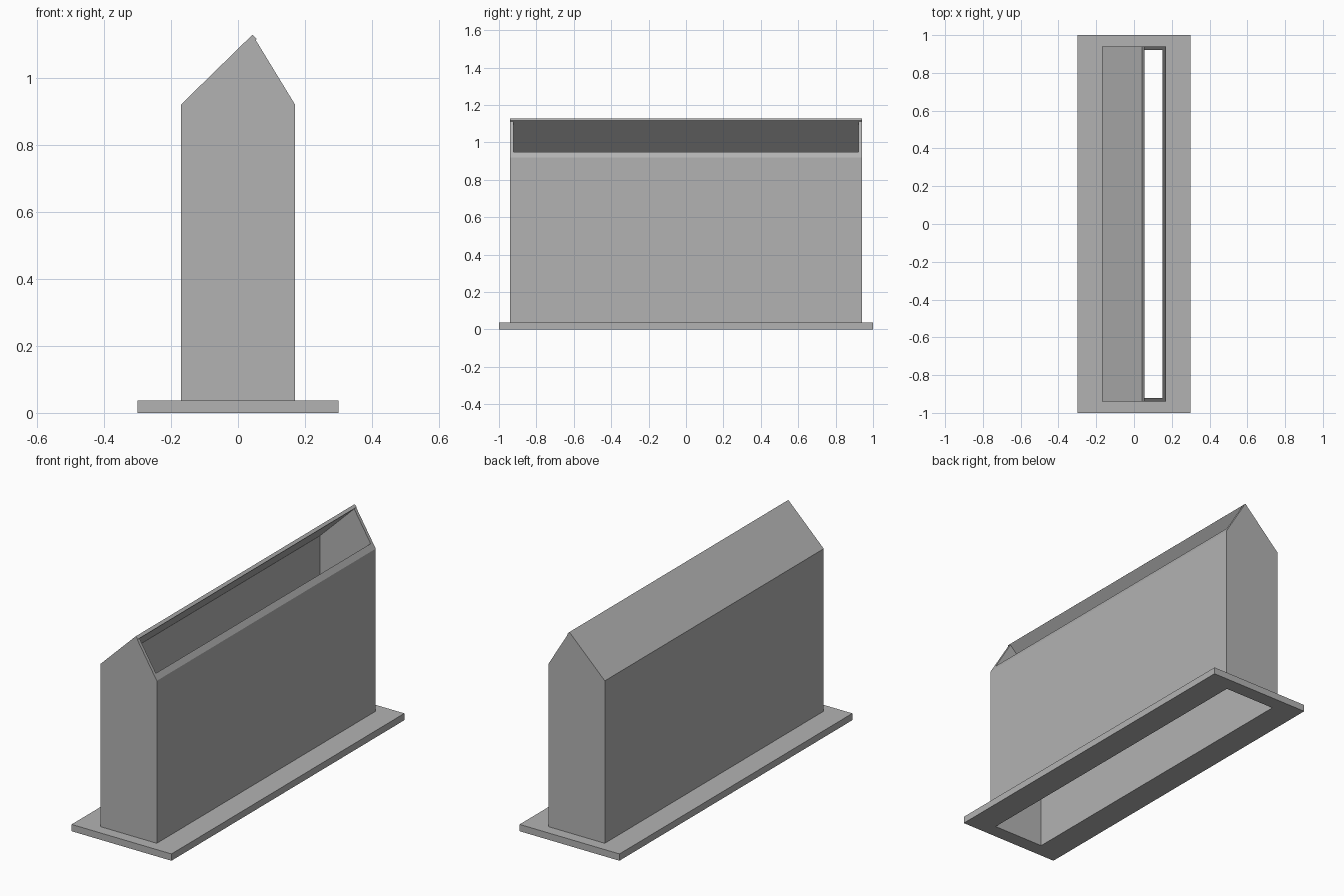
import bpy
import bmesh

default = bpy.data.objects.get("Cube")
if default:
    bpy.data.objects.remove(default, do_unlink=True)

WALL = 0.018                 # sheet thickness
HALF_W, HALF_L = 0.17, 0.94  # duct half width and half length
BASE_H = 0.037               # flange thickness
EAVE = 0.92                  # height where the side walls end

grey = bpy.data.materials.new("plain_grey")
grey.use_nodes = True
colour = (0.45, 0.45, 0.45, 1)
grey.diffuse_color = colour
grey.node_tree.nodes["Principled BSDF"].inputs["Base Color"].default_value = colour


def prism(name, profile, half_length):
    """Extrude an (x, z) profile along y, centred on y = 0."""
    bm = bmesh.new()
    face = bm.faces.new([bm.verts.new((x, -half_length, z)) for x, z in profile])
    moved = bmesh.ops.extrude_face_region(bm, geom=[face])["geom"]
    verts = [g for g in moved if isinstance(g, bmesh.types.BMVert)]
    bmesh.ops.translate(bm, verts=verts, vec=(0, 2 * half_length, 0))
    bmesh.ops.recalc_face_normals(bm, faces=bm.faces)
    mesh = bpy.data.meshes.new(name)
    bm.to_mesh(mesh)
    bm.free()
    mesh.materials.append(grey)
    obj = bpy.data.objects.new(name, mesh)
    bpy.context.collection.objects.link(obj)
    return obj


# Upright duct with an uneven ridge and a square-cut roof lip
duct = prism("duct_shell", [
    (-HALF_W, BASE_H), (HALF_W, BASE_H), (HALF_W, EAVE),
    (0.053, 1.112), (0.056, 1.116), (0.043, 1.128), (-HALF_W, EAVE)], HALF_L)

# Flat mounting flange
flange = prism("base_flange", [
    (-0.3, 0), (0.3, 0), (0.3, BASE_H), (-0.3, BASE_H)], 1.0)

# Cutter for the hollow passage, open at the bottom and through the steep slope
inner = HALF_W - WALL
cutter = prism("passage_cutter", [
    (-inner, -0.1), (inner, -0.1), (inner, 1.209), (-inner, 0.912)], HALF_L - WALL)
cutter.hide_render = True

for part in (duct, flange):
    cut = part.modifiers.new("passage", "BOOLEAN")
    cut.operation = "DIFFERENCE"
    cut.solver = "EXACT"
    cut.object = cutter
    bpy.context.view_layer.objects.active = part
    bpy.ops.object.modifier_apply(modifier=cut.name)

bpy.data.objects.remove(cutter, do_unlink=True)
